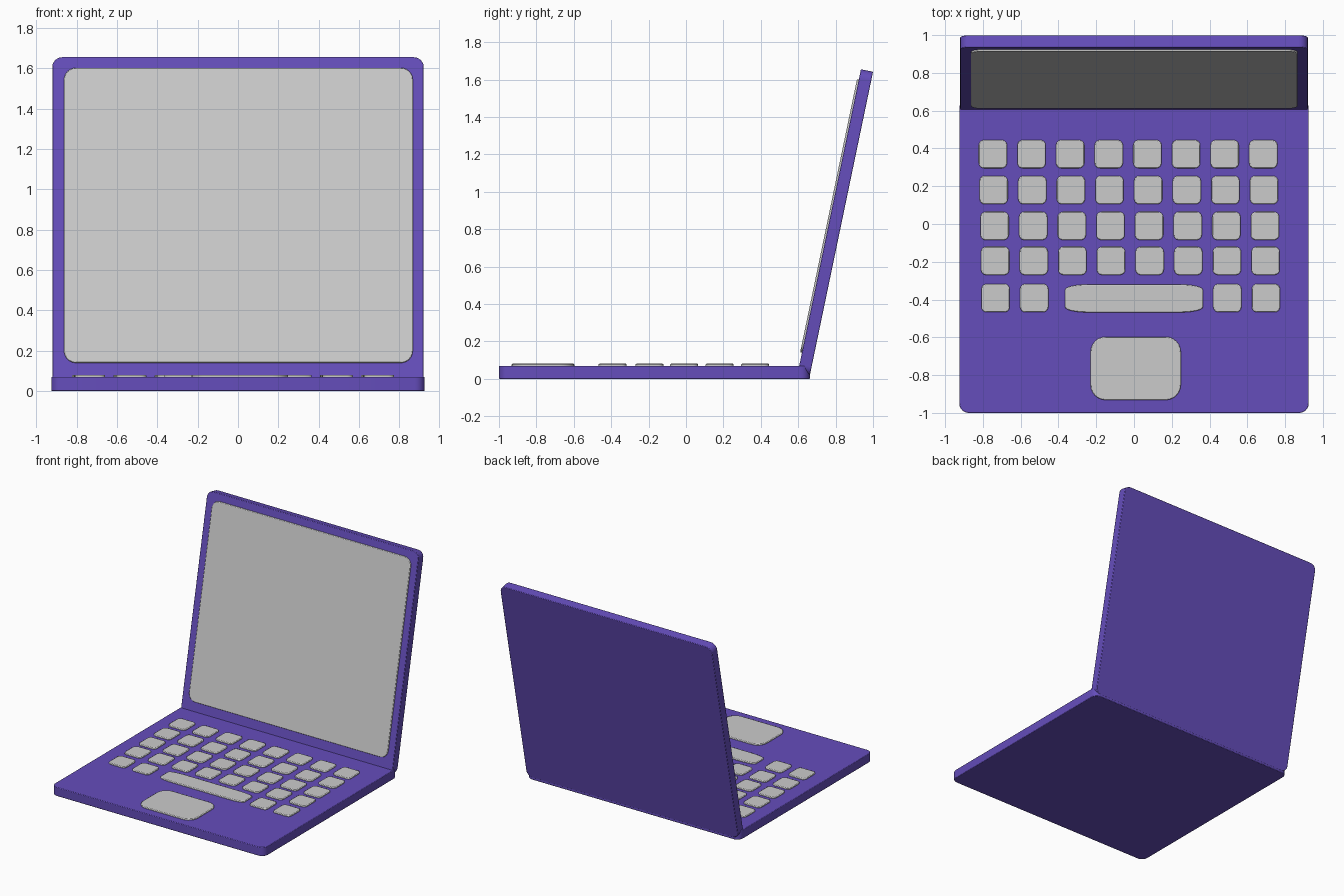
import bpy, bmesh, math
from mathutils import Matrix, Vector

if "Cube" in bpy.data.objects:
    bpy.data.objects.remove(bpy.data.objects["Cube"])

purple = bpy.data.materials.new("purple_shell")
purple.diffuse_color = (0.13, 0.075, 0.5, 1)
purple.use_nodes = True
purple.node_tree.nodes["Principled BSDF"].inputs["Base Color"].default_value = purple.diffuse_color


def slab(name, x, y, z, rx, ry=None, edge=0.004, mat=None, xf=None, segs=6):
    """Rounded-corner plate spanning x, y, z ranges, with softened rims."""
    ry = ry or rx
    bm = bmesh.new()
    ring = []
    corners = [(x[1] - rx, y[1] - ry), (x[0] + rx, y[1] - ry),
               (x[0] + rx, y[0] + ry), (x[1] - rx, y[0] + ry)]
    for q, (cx, cy) in enumerate(corners):
        for i in range(segs + 1):
            a = math.pi / 2 * (q + i / segs)
            ring.append(bm.verts.new((cx + rx * math.cos(a), cy + ry * math.sin(a), z[0])))
    base = bm.faces.new(ring)
    out = bmesh.ops.extrude_face_region(bm, geom=[base])
    top = [v for v in out["geom"] if isinstance(v, bmesh.types.BMVert)]
    bmesh.ops.translate(bm, verts=top, vec=(0, 0, z[1] - z[0]))
    bmesh.ops.recalc_face_normals(bm, faces=bm.faces)
    me = bpy.data.meshes.new(name)
    bm.to_mesh(me)
    bm.free()
    ob = bpy.data.objects.new(name, me)
    bpy.context.collection.objects.link(ob)
    if mat:
        me.materials.append(mat)
    if xf:
        ob.matrix_world = xf
    bev = ob.modifiers.new("soft_rim", "BEVEL")
    bev.width, bev.segments = edge, 2
    bev.limit_method, bev.angle_limit = "ANGLE", math.radians(50)
    bpy.context.view_layer.objects.active = ob
    ob.select_set(True)
    bpy.ops.object.shade_smooth_by_angle(angle=math.radians(35))
    ob.select_set(False)
    return ob


# Base
slab("base", (-0.925, 0.925), (-1, 0.662), (0, 0.07), 0.05, mat=purple)

# Lid and screen, leaning back
tilt = math.atan2(0.33, 1.585)
lean = Matrix.Translation(Vector((0, 0.597, 0.03))) @ Matrix.Rotation(math.pi / 2 - tilt, 4, "X")
slab("lid", (-0.92, 0.92), (0, 1.66), (-0.066, 0), 0.05, mat=purple, xf=lean)
slab("screen", (-0.862, 0.866), (0.112, 1.604), (-0.01, 0.01), 0.06, xf=lean)

# Keyboard rows: (centre y, x of first key), slightly staggered
rows = [(0.37, -0.747), (0.18, -0.743), (-0.01, -0.738), (-0.195, -0.735), (-0.392, -0.733)]
pitch, half, key_z = 0.2045, 0.075, (0.06, 0.081)
for r, (cy, x0) in enumerate(rows):
    for c in range(8):
        if r == 4 and 2 <= c <= 5:
            continue
        cx = x0 + pitch * c
        slab(f"key_{r}_{c}", (cx - half, cx + half), (cy - half, cy + half),
             key_z, 0.028, edge=0.005, segs=4)

# Space bar and trackpad
slab("space_bar", (-0.365, 0.365), (-0.468, -0.32), key_z, 0.12, 0.028, edge=0.005)
slab("trackpad", (-0.23, 0.248), (-0.932, -0.597), key_z, 0.08, edge=0.005)
